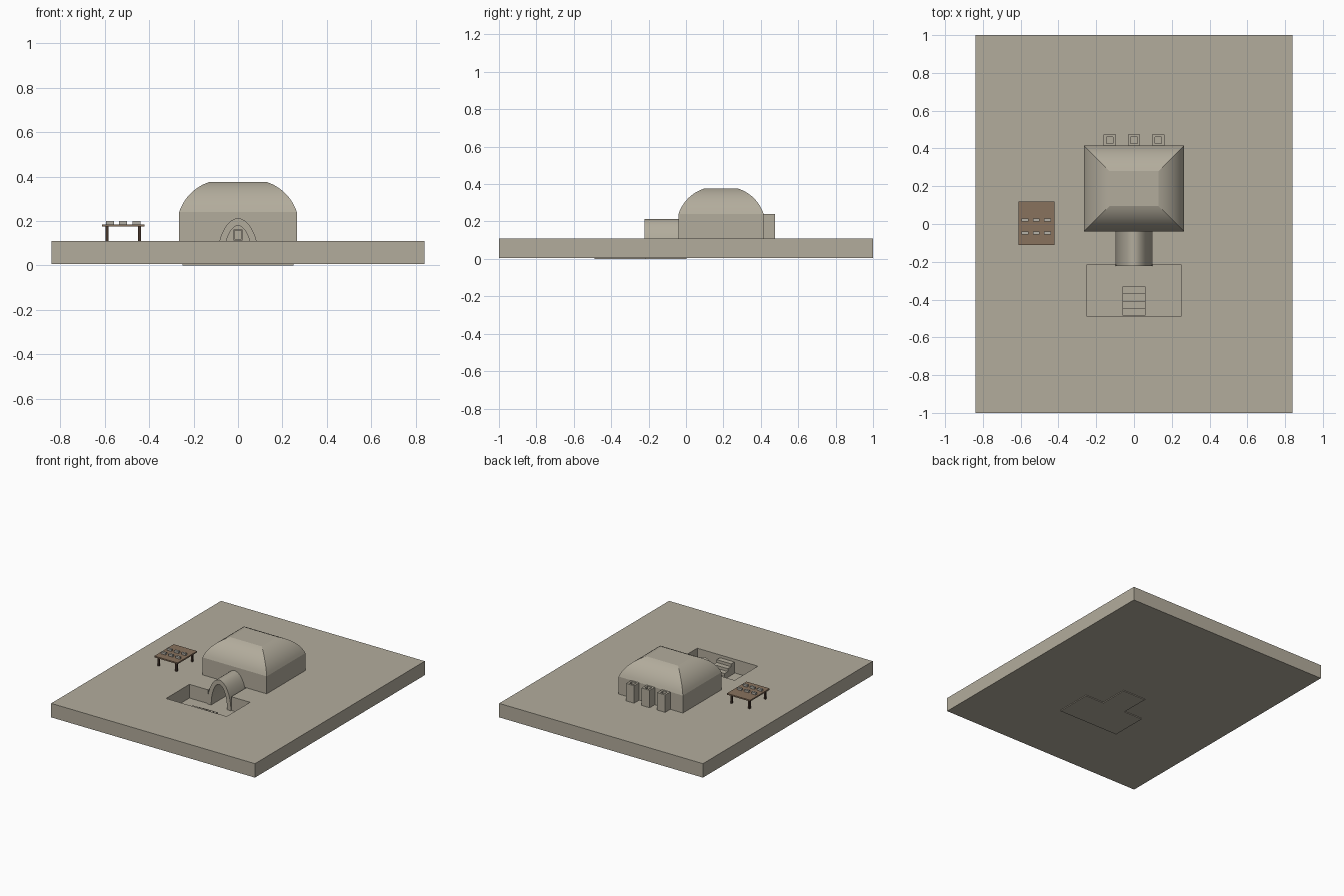
import bpy, bmesh, math

if "Cube" in bpy.data.objects:
    bpy.data.objects.remove(bpy.data.objects["Cube"], do_unlink=True)


def material(name, rgb):
    m = bpy.data.materials.new(name)
    m.use_nodes = True
    m.diffuse_color = (*rgb, 1)
    m.node_tree.nodes["Principled BSDF"].inputs["Base Color"].default_value = (*rgb, 1)
    return m


CONCRETE = material("sandy concrete", (0.45, 0.415, 0.335))
WOOD = material("brown wood", (0.25, 0.17, 0.11))
DARK = material("dark wood", (0.06, 0.035, 0.024))
STONE = material("pale grey", (0.46, 0.44, 0.39))


def finish(name, bm, mat):
    bmesh.ops.recalc_face_normals(bm, faces=bm.faces[:])
    me = bpy.data.meshes.new(name)
    bm.to_mesh(me)
    bm.free()
    me.materials.append(mat)
    ob = bpy.data.objects.new(name, me)
    bpy.context.collection.objects.link(ob)
    return ob


def box(name, x, y, z, mat=CONCRETE):
    """Box from (min, max) ranges."""
    bm = bmesh.new()
    bmesh.ops.create_cube(bm, size=1)
    for v in bm.verts:
        v.co = [r[0] + (c + 0.5) * (r[1] - r[0]) for c, r in zip(v.co, (x, y, z))]
    return finish(name, bm, mat)


def loft(name, rings, mat=CONCRETE):
    """Closed solid skinned through rings of equal length."""
    bm = bmesh.new()
    loops = [[bm.verts.new(p) for p in ring] for ring in rings]
    n = len(loops[0])
    for a, b in zip(loops, loops[1:]):
        for i in range(n):
            j = (i + 1) % n
            bm.faces.new((a[i], a[j], b[j], b[i]))
    bm.faces.new(loops[0])
    bm.faces.new(loops[-1])
    return finish(name, bm, mat)


def activate(ob):
    bpy.ops.object.select_all(action="DESELECT")
    ob.select_set(True)
    bpy.context.view_layer.objects.active = ob


def cut(ob, cutter):
    mod = ob.modifiers.new("cut", "BOOLEAN")
    mod.operation, mod.solver, mod.object = "DIFFERENCE", "EXACT", cutter
    activate(ob)
    bpy.ops.object.modifier_apply(modifier=mod.name)
    bpy.data.objects.remove(cutter, do_unlink=True)


def smooth(ob, degrees):
    activate(ob)
    bpy.ops.object.shade_smooth_by_angle(angle=math.radians(degrees))


def vault(name, wall, base):
    """Hipped vault over a rectangle, shrunk by the wall thickness."""
    def ring(inset, z):
        hx, hy = 0.265 - wall - inset, 0.2275 - wall - inset
        return [(sx * hx, 0.1875 + sy * hy, z)
                for sx, sy in ((-1, -1), (1, -1), (1, 1), (-1, 1))]
    rings = [ring(0, base)]
    low, high, steps, radius = math.radians(18), math.radians(72), 10, 0.211
    for i in range(steps + 1):
        a = low + (high - low) * i / steps
        rings.append(ring(radius * (math.cos(low) - math.cos(a)),
                          0.24 - wall * 0.6 + radius * (math.sin(a) - math.sin(low))))
    return loft(name, rings)


def arch(name, half, height, y0, y1, base):
    """Half-ellipse prism running along y."""
    arc = [(half * math.cos(math.pi * i / 24), base + height * math.sin(math.pi * i / 24))
           for i in range(25)]
    return loft(name, [[(x, y, z) for x, z in arc] for y in (y0, y1)])


# Ground slab with sunken court, passage and room floor
TOP = 0.11
slab = box("ground_slab", (-0.84, 0.84), (-1, 1), (0.006, TOP))
cut(slab, box("cutter", (-0.25, 0.25), (-0.49, -0.215), (-0.1, 0.3)))
cut(slab, box("cutter", (-0.095, 0.095), (-0.25, 0.002), (-0.1, 0.3)))
cut(slab, box("cutter", (-0.225, 0.225), (0, 0.375), (0.012, 0.3)))
box("court_floor", (-0.25, 0.25), (-0.49, -0.215), (0, 0.008))
box("passage_floor", (-0.095, 0.095), (-0.215, 0.002), (0, 0.008))

# Entrance stairs
for i in range(4):
    box(f"stair_{i + 1}", (-0.06, 0.06), (-0.485, -0.33 - 0.039 * i),
        (0.008, 0.008 + 0.021 * (i + 1)))

# Hollow vaulted hall
WINDOWS = (-0.128, 0, 0.128)
hall = vault("vaulted_hall", 0, TOP)
cut(hall, vault("cutter", 0.04, 0.05))
cut(hall, arch("cutter", 0.066, 0.175, -0.1, 0.05, 0.008))
for x in WINDOWS:
    cut(hall, box("cutter", (x - 0.02, x + 0.02), (0.35, 0.44), (0.115, 0.16)))
smooth(hall, 17)

# Arched entrance tunnel
tunnel = arch("entrance_tunnel", 0.097, 0.206, -0.222, 0, 0.006)
cut(tunnel, arch("cutter", 0.066, 0.175, -0.4, 0.1, 0.004))
smooth(tunnel, 30)

# Light shafts behind the hall
for i, x in enumerate(WINDOWS):
    shaft = box(f"light_shaft_{i + 1}", (x - 0.033, x + 0.033), (0.412, 0.475), (TOP, 0.24))
    cut(shaft, box("cutter", (x - 0.018, x + 0.018), (0.427, 0.461), (0.114, 0.3)))
    cut(shaft, box("cutter", (x - 0.016, x + 0.016), (0.38, 0.44), (0.118, 0.158)))

# Table with legs and small blocks
box("table_top", (-0.612, -0.42), (-0.112, 0.118), (0.175, 0.185), WOOD)
for side, x in (("right", -0.59), ("left", -0.444)):
    for end, y in (("front", -0.09), ("back", 0.096)):
        box(f"table_leg_{end}_{side}", (x - 0.007, x + 0.007), (y - 0.007, y + 0.007),
            (TOP, 0.176), DARK)
for x in (-0.577, -0.517, -0.458):
    for y in (-0.048, 0.021):
        box("table_block", (x - 0.018, x + 0.018), (y - 0.008, y + 0.008), (0.184, 0.2), STONE)
